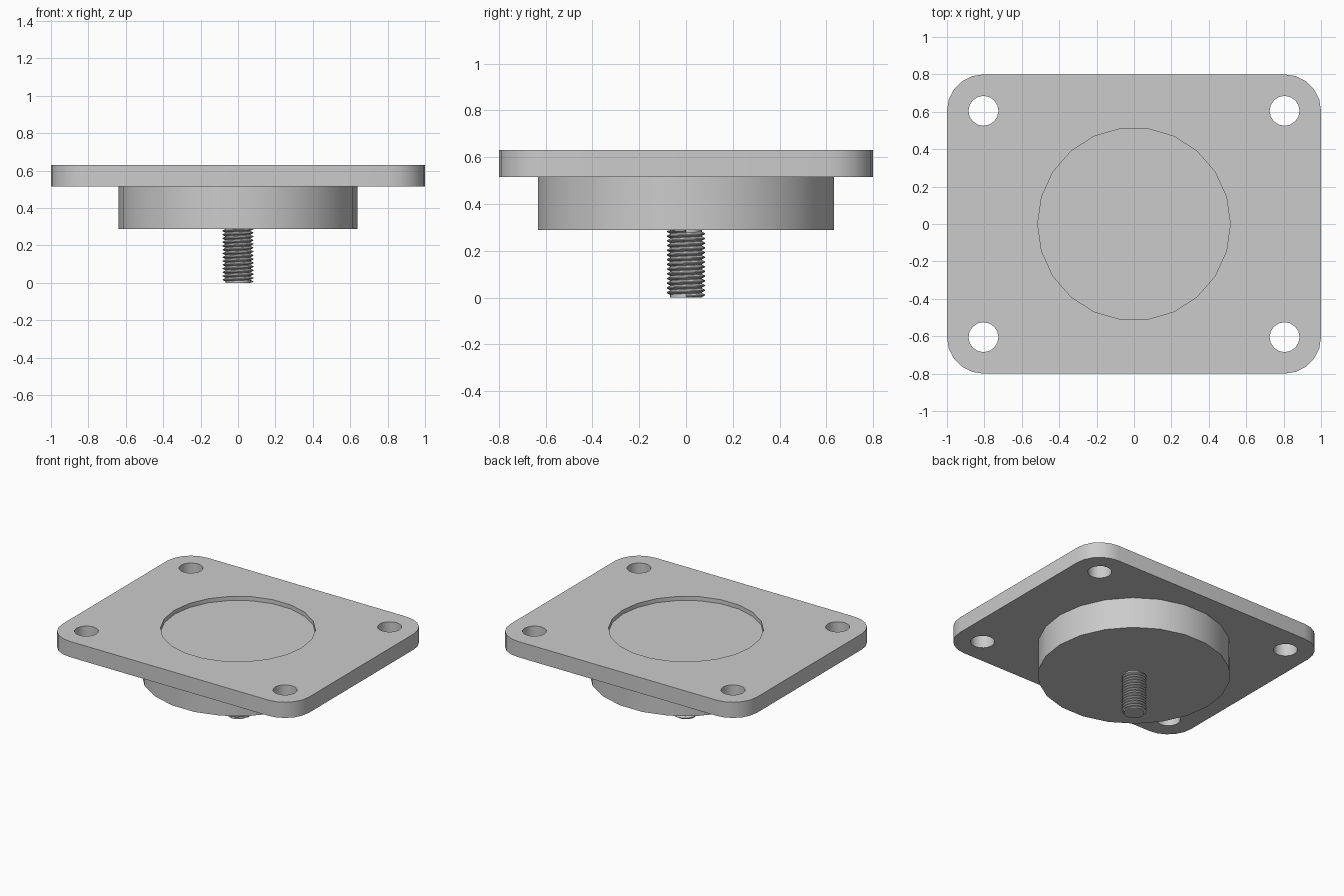
import bpy, bmesh, math
from math import cos, sin, pi

cube = bpy.data.objects.get("Cube")
if cube:
    bpy.data.objects.remove(cube, do_unlink=True)

grey = bpy.data.materials.new("plain grey")
grey.use_nodes = True
grey.diffuse_color = (0.6, 0.6, 0.6, 1)
grey.node_tree.nodes["Principled BSDF"].inputs["Base Color"].default_value = (0.6, 0.6, 0.6, 1)

TOP, UNDER, DRUM_BOTTOM, FLOOR = 0.63, 0.515, 0.288, 0.6
SIDES = 22


def circle(x, y, r, n):
    return [(x + r * cos(2 * pi * i / n), y + r * sin(2 * pi * i / n)) for i in range(n)]


def finish(name, bm, smooth=35):
    bmesh.ops.recalc_face_normals(bm, faces=bm.faces)
    mesh = bpy.data.meshes.new(name)
    bm.to_mesh(mesh)
    bm.free()
    mesh.materials.append(grey)
    ob = bpy.data.objects.new(name, mesh)
    bpy.context.collection.objects.link(ob)
    bpy.ops.object.select_all(action='DESELECT')
    ob.select_set(True)
    bpy.context.view_layer.objects.active = ob
    bpy.ops.object.shade_smooth_by_angle(angle=math.radians(smooth))
    return ob


def prism(name, loops, z0, z1):
    """Extrude an outline, with any inner loops left as holes."""
    bm = bmesh.new()
    for loop in loops:
        vs = [bm.verts.new((x, y, z0)) for x, y in loop]
        for a, b in zip(vs, vs[1:] + vs[:1]):
            bm.edges.new((a, b))
    bmesh.ops.triangle_fill(bm, use_beauty=True, use_dissolve=False, edges=bm.edges[:])
    new = bmesh.ops.extrude_face_region(bm, geom=bm.faces[:], use_keep_orig=True)
    moved = [g for g in new["geom"] if isinstance(g, bmesh.types.BMVert)]
    bmesh.ops.translate(bm, verts=moved, vec=(0, 0, z1 - z0))
    return finish(name, bm)


# Mounting plate: rounded corners, four bolt holes and the round opening
corners = [(1, 1), (-1, 1), (-1, -1), (1, -1)]
outline = []
for q, (sx, sy) in enumerate(corners):
    for i in range(6):
        a = (q + i / 5) * pi / 2
        outline.append((sx * 0.805 + 0.195 * cos(a), sy * 0.605 + 0.195 * sin(a)))
holes = [circle(sx * 0.805, sy * 0.605, 0.08, 16) for sx, sy in corners]
prism("mounting_plate", [outline, circle(0, 0, 0.515, SIDES)] + holes, UNDER, TOP)

# Drum below the plate, with a core that forms the recess floor
prism("drum", [circle(0, 0, 0.64, SIDES)], DRUM_BOTTOM, UNDER)
prism("recess_floor", [circle(0, 0, 0.515, SIDES)], UNDER, FLOOR)

# Threaded stud: helical ridge wound around a plain core
prism("stud_core", [circle(0, 0, 0.068, 24)], 0, DRUM_BOTTOM)
bm = bmesh.new()
n, turns, start = 24, 14, 0.006
pitch = (DRUM_BOTTOM - start) / turns
rows = []
for i in range(n * turns + 1):
    a, z = 2 * pi * i / n, start + pitch * (i / n - 0.5)
    section = [(0.066, 0), (0.082, 0.4), (0.082, 0.6), (0.066, 1)]
    rows.append([bm.verts.new((r * cos(a), r * sin(a), min(max(z + pitch * h, 0), DRUM_BOTTOM)))
                 for r, h in section])
for p, q in zip(rows, rows[1:]):
    for k in range(3):
        bm.faces.new((p[k], q[k], q[k + 1], p[k + 1]))
finish("stud_thread", bm)
